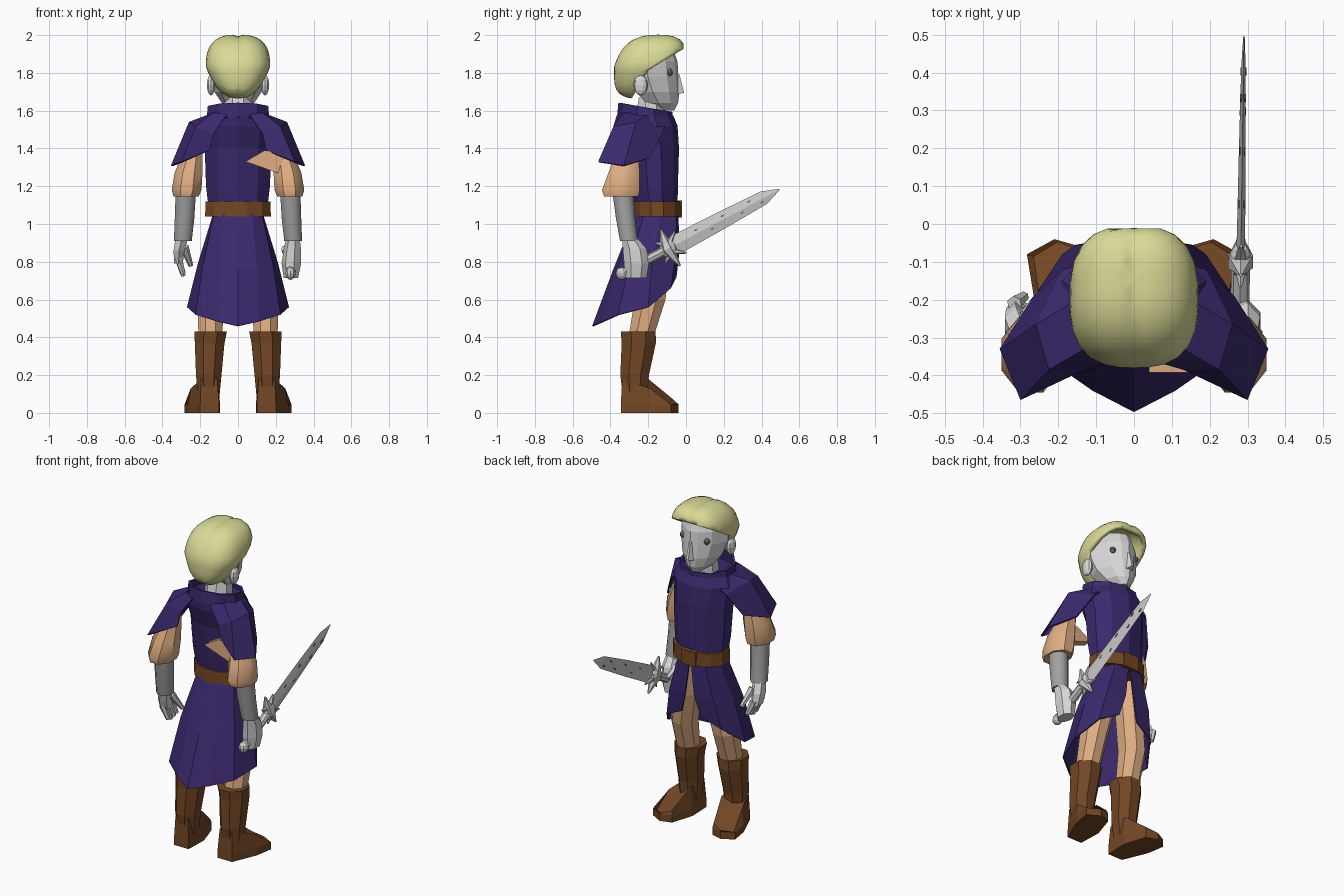
import bpy, bmesh, math
from mathutils import Vector, Matrix

cube = bpy.data.objects.get("Cube")
if cube:
    bpy.data.objects.remove(cube)


def material(name, *rgb):
    mat = bpy.data.materials.new(name)
    mat.use_nodes = True
    mat.diffuse_color = (*rgb, 1)
    mat.node_tree.nodes["Principled BSDF"].inputs["Base Color"].default_value = (*rgb, 1)
    return mat


purple = material("purple cloth", .043, .022, .153)
tan = material("tan cloth", .74, .42, .225)
brown = material("brown leather", .17, .062, .018)
blond = material("blond hair", .70, .70, .31)
pale = material("pale skin", .68, .68, .68)
steel = material("bracer grey", .36, .36, .36)
blade_grey = material("blade grey", .6, .6, .6)
dark = material("dark grey", .16, .16, .16)


def finish(name, bm, mat, mirror=False, thickness=0, smooth=None):
    """Turn a bmesh into an object with its modifiers and shading."""
    bmesh.ops.recalc_face_normals(bm, faces=bm.faces)
    mesh = bpy.data.meshes.new(name)
    bm.to_mesh(mesh)
    bm.free()
    obj = bpy.data.objects.new(name, mesh)
    bpy.context.collection.objects.link(obj)
    mesh.materials.append(mat)
    if thickness:
        mod = obj.modifiers.new("thickness", 'SOLIDIFY')
        mod.thickness = thickness
        mod.offset = -1
    if mirror:
        obj.modifiers.new("mirror", 'MIRROR')
    if smooth:
        bpy.ops.object.select_all(action='DESELECT')
        obj.select_set(True)
        bpy.context.view_layer.objects.active = obj
        bpy.ops.object.shade_smooth_by_angle(angle=math.radians(smooth))
    return obj


def skin(name, rings, mat, closed=True, caps=True, **style):
    """Bridge rows of points; closed rows make tubes, open rows make cloth."""
    bm = bmesh.new()
    rows = [[bm.verts.new(p) for p in ring] for ring in rings]
    count = len(rows[0])
    for a, b in zip(rows, rows[1:]):
        for i in range(count if closed else count - 1):
            j = (i + 1) % count
            bm.faces.new((a[i], a[j], b[j], b[i]))
    if closed and caps:
        bm.faces.new(rows[0])
        bm.faces.new(rows[-1])
    return finish(name, bm, mat, **style)


def loft(name, sections, sides, mat, tilt=0, **style):
    """Stack ellipses given as centre x, centre y, z, radius x, radius y."""
    rings = []
    for cx, cy, z, rx, ry in sections:
        ring = []
        for i in range(sides):
            a = math.tau * (i + .5) / sides
            dy = ry * math.sin(a)
            ring.append((cx + rx * math.cos(a), cy + dy, z + tilt * dy))
        rings.append(ring)
    return skin(name, rings, mat, **style)


def bar(name, p, q, r1, r2, mat, sides=6):
    p, q = Vector(p), Vector(q)
    bm = bmesh.new()
    turn = (q - p).to_track_quat('Z', 'Y').to_matrix().to_4x4()
    bmesh.ops.create_cone(bm, cap_ends=True, segments=sides, radius1=r1, radius2=r2,
                          depth=(q - p).length, matrix=Matrix.Translation((p + q) / 2) @ turn)
    return finish(name, bm, mat)


def blob(name, centre, size, mat, **style):
    bm = bmesh.new()
    bmesh.ops.create_uvsphere(bm, u_segments=10, v_segments=6, radius=1,
                              matrix=Matrix.LocRotScale(Vector(centre), None, Vector(size)))
    return finish(name, bm, mat, **style)


# Head: wedge-shaped outline, given per level as z, front, half width, back
half = [(0, 1), (.3, .95), (.7, .78), (1, .42), (.75, .06)]
outline = half + [(-x, d) for x, d in reversed(half[1:])]
levels = ((1.6, -.062, .03, -.14), (1.64, -.042, .085, -.22), (1.7, -.035, .125, -.28),
          (1.78, -.04, .147, -.32), (1.86, -.045, .15, -.33), (1.93, -.07, .12, -.31))
skin("head", [[(x * w, back + d * (front - back), z) for x, d in outline]
              for z, front, w, back in levels], pale)
loft("neck", [(0, -.2, 1.5, .085, .085), (0, -.18, 1.67, .075, .075)], 8, pale)
skin("nose", [[(-.026, -.05, 1.685), (.026, -.05, 1.685), (.012, -.05, 1.8), (-.012, -.05, 1.8)],
              [(-.008, -.01, 1.695), (.008, -.01, 1.695), (.005, -.034, 1.79), (-.005, -.034, 1.79)]],
     pale)
blob("ears", (.143, -.24, 1.735), (.023, .038, .055), pale, mirror=True)
blob("eyes", (.083, -.088, 1.803), (.018, .018, .02), dark, mirror=True)

# Hair: rounded box, leaning forward above and back below, cut open around the face
bm = bmesh.new()
bmesh.ops.create_uvsphere(bm, u_segments=28, v_segments=18, radius=1)
for v in bm.verts:
    x, y, z = v.co / sum(abs(k) ** 2.7 for k in v.co) ** (1 / 2.7)
    if z < 0:
        y -= .22 * z * z
        x *= 1 + .35 * z
    else:
        y = min(y + .28 * z, 1.02)
    groove = .01 * math.exp(-(x / .1) ** 2) if z > .3 else 0
    v.co = (.17 * x, -.198 + .182 * y, 1.833 + .17 * z - groove)
corner = Vector((0, -.2, 1.815))
brow, side = Vector((0, -.6, 1)).normalized(), Vector((0, 1, -.58)).normalized()
for normal in (brow, side):
    bmesh.ops.bisect_plane(bm, geom=bm.verts[:] + bm.edges[:] + bm.faces[:],
                           plane_co=corner, plane_no=normal)
opening = [f for f in bm.faces if (f.calc_center_median() - corner).dot(brow) < 0
           and (f.calc_center_median() - corner).dot(side) > 0]
bmesh.ops.delete(bm, geom=opening, context='FACES')
finish("hair", bm, blond, thickness=.025, smooth=50)

# Tunic body, collar and belt
loft("tunic_body", [(0, -.155, 1.06, .16, .11), (0, -.165, 1.2, .178, .122), (0, -.175, 1.4, .185, .138),
                    (0, -.2, 1.52, .2, .155), (0, -.215, 1.575, .168, .147)], 10, purple)
loft("collar", [(0, -.215, 1.54, .175, .15), (0, -.215, 1.618, .168, .143)], 10, purple,
     tilt=-.17, caps=False, thickness=.015)
loft("belt", [(0, -.153, 1.04, .18, .13), (0, -.153, 1.12, .178, .128)], 12, brown)
skin("buckle", [[(x, y, z) for x, z in ((-.05, 1.035), (.05, 1.035), (.05, 1.125), (-.05, 1.125))]
                for y in (-.05, -.022)], brown)

# Skirt, split at the front and long at the back
skin("skirt", [
    [(.004, -.04, 1.06), (.09, -.05, 1.06), (.13, -.13, 1.06), (.125, -.22, 1.06),
     (.075, -.265, 1.06), (0, -.265, 1.06)],
    [(.03, -.035, .85), (.155, -.055, .83), (.21, -.18, .8), (.185, -.3, .79),
     (.1, -.36, .77), (0, -.385, .76)],
    [(.065, -.05, .72), (.19, -.08, .66), (.27, -.2, .56), (.225, -.36, .52),
     (.11, -.44, .485), (0, -.497, .46)]],
    purple, closed=False, mirror=True, thickness=.008)

# Shoulder capes
skin("shoulder_capes", [
    [(.06, -.365, 1.58), (.13, -.33, 1.59), (.15, -.2, 1.58), (.1, -.1, 1.56)],
    [(.13, -.385, 1.48), (.225, -.385, 1.515), (.26, -.265, 1.54), (.19, -.12, 1.49)],
    [(.15, -.385, 1.39), (.3, -.465, 1.33), (.355, -.33, 1.31), (.265, -.19, 1.35)]],
    purple, closed=False, mirror=True, thickness=.01)

# Arms
loft("sleeves", [(.23, -.305, 1.42, .045, .05), (.262, -.328, 1.27, .08, .09),
                 (.272, -.345, 1.18, .085, .108), (.275, -.343, 1.145, .072, .098)],
     8, tan, mirror=True, smooth=40)
skin("shirt_fold", [[(.04, y, 1.33), (.14, y, 1.39), (.25, y, 1.37), (.21, y, 1.27)]
                    for y in (-.392, -.33)], tan)
loft("bracers", [(.277, -.333, 1.16, .058, .06), (.283, -.32, 1.03, .056, .055),
                 (.292, -.302, .91, .051, .051)], 8, steel, mirror=True, smooth=50)

# Open right hand
loft("right_palm", [(-.296, -.3, .93, .038, .04), (-.312, -.275, .86, .034, .056),
                    (-.315, -.25, .79, .026, .056)], 6, pale)
for i in range(4):
    y = -.292 + .027 * i
    bar("right_finger", (-.316, y, .82), (-.29, y + .02, .725 + .008 * abs(i - 1)), .021, .013, pale)
bar("right_thumb", (-.285, -.25, .88), (-.25, -.19, .78), .024, .013, pale)

# Left fist
loft("left_fist", [(.294, -.3, .93, .036, .04), (.29, -.272, .87, .048, .064),
                   (.285, -.262, .79, .054, .068), (.282, -.265, .715, .04, .058)], 7, pale)
bar("left_thumb", (.25, -.27, .87), (.26, -.19, .82), .022, .014, pale)

# Legs and boots
loft("legs", [(.148, -.243, .38, .066, .07), (.142, -.19, .6, .078, .088),
              (.105, -.165, .8, .082, .087), (.07, -.155, 1.0, .06, .075)], 8, tan, mirror=True)
loft("boot_shafts", [(.155, -.268, .05, .058, .066), (.155, -.272, .2, .073, .082),
                     (.15, -.25, .37, .085, .098), (.145, -.253, .43, .093, .1)], 8, brown, mirror=True)
sole = [(.1, -.345), (.2, -.345), (.265, -.19), (.283, -.08), (.21, -.04), (.14, -.06), (.095, -.2)]
upper = [(x * .85 + .025, y * .95 - .01, min(.18, .055 - (y + .04) * .8) - .7 * max(0, x - .2))
         for x, y in sole]
skin("boot_feet", [[(x, y, 0) for x, y in sole], [(x, y, .045) for x, y in sole], upper],
     brown, mirror=True)

# Sword, laid out along its length, its width and its thickness
pommel = Vector((.278, -.345, .735))
along = Vector((.013, .88, .47))
across = Vector((0, -.47, .88))


def sword_point(u, w, t=0):
    return pommel + along * u + across * w + Vector((t, 0, 0))


skin("blade", [[sword_point(u, w), sword_point(u, 0, t), sword_point(u, -w), sword_point(u, 0, -t)]
               for u, w, t in ((.28, .042, .012), (.35, .052, .011), (.6, .047, .009),
                               (.86, .037, .006), (.955, .003, .002))], blade_grey)
bar("grip", sword_point(0, 0), sword_point(.3, 0), .025, .025, blade_grey, 8)
blob("pommel", sword_point(.005, 0), (.028, .033, .033), blade_grey)
blob("guard_boss", sword_point(.285, 0), (.03, .048, .048), blade_grey)
for sign in (1, -1):
    bar("guard_spike", sword_point(.28, 0), sword_point(.298, .11 * sign), .038, .005, blade_grey)
    bar("guard_barb", sword_point(.27, 0), sword_point(.36, .065 * sign), .028, .004, blade_grey)
    bar("guard_hook", sword_point(.29, .02 * sign), sword_point(.235, .06 * sign), .024, .004, blade_grey)

# Small dark nicks on both faces of the blade
for i, u in enumerate((.46, .54, .62, .72, .78, .84)):
    w = .018 * (-1) ** i
    nick = ((u - .012, w), (u, w + .006), (u + .014, w + .003), (u, w - .005))
    skin("blade_nick", [[sword_point(a, b, t) for a, b in nick] for t in (-.008, .008)], dark)
